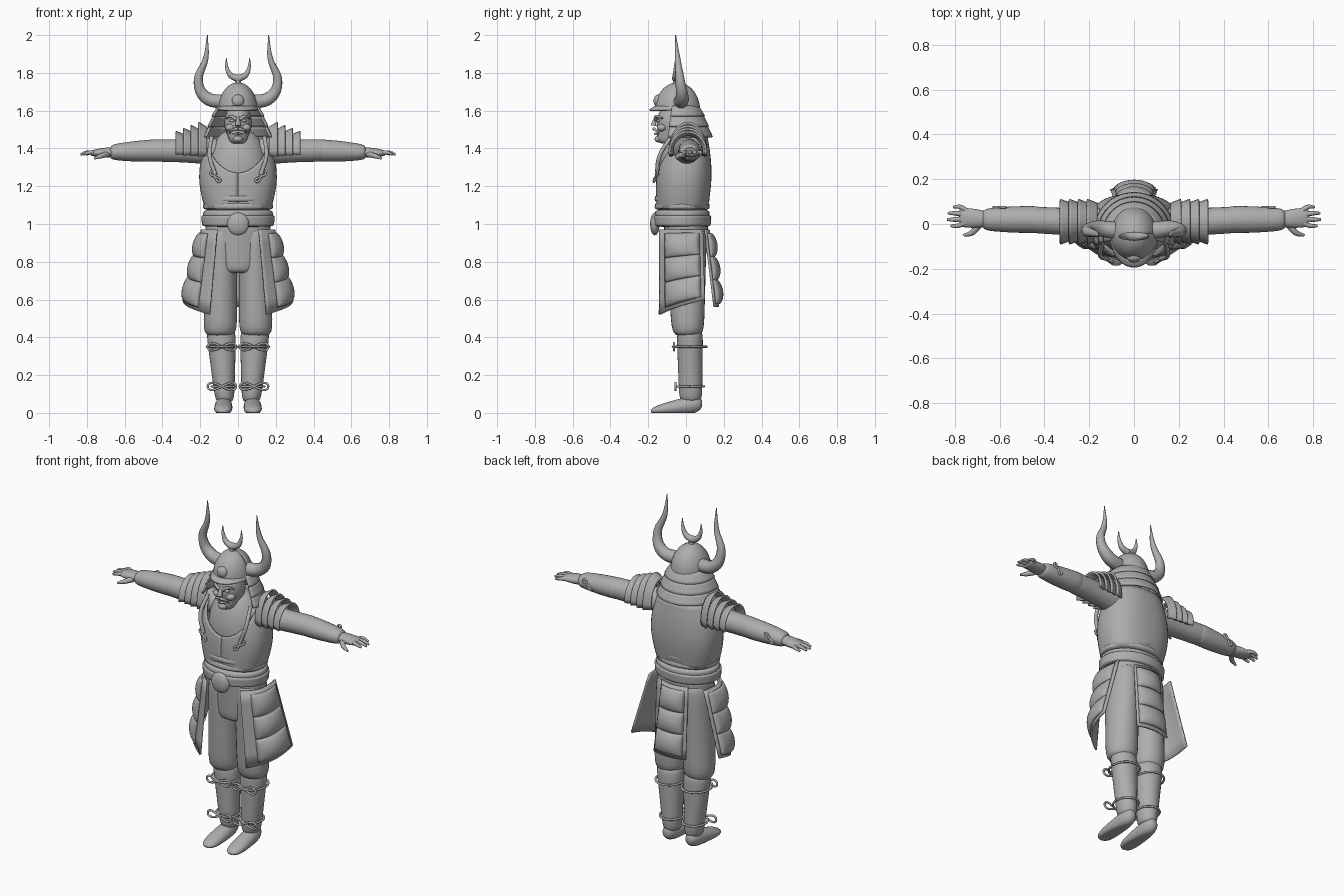
import bpy, bmesh
from math import sin, cos, pi, radians
from mathutils import Vector

old = bpy.data.objects.get("Cube")
if old:
    bpy.data.objects.remove(old)

GREY = (.42, .42, .42, 1)
mat = bpy.data.materials.new("plain grey")
mat.use_nodes = True
mat.diffuse_color = GREY
mat.node_tree.nodes["Principled BSDF"].inputs["Base Color"].default_value = GREY


def finish(name, mesh):
    mesh.materials.clear()
    mesh.materials.append(mat)
    ob = bpy.data.objects.new(name, mesh)
    bpy.context.collection.objects.link(ob)
    bpy.ops.object.select_all(action="DESELECT")
    ob.select_set(True)
    bpy.context.view_layer.objects.active = ob
    bpy.ops.object.shade_smooth_by_angle(angle=radians(45))
    return ob


def from_bmesh(name, bm):
    bmesh.ops.recalc_face_normals(bm, faces=bm.faces)
    mesh = bpy.data.meshes.new(name)
    bm.to_mesh(mesh)
    bm.free()
    return finish(name, mesh)


def limb(name, start, end, radii_start, radii_end, bulge=0, blunt=8, sides=28, rows=16):
    """Tapered elliptical body with rounded ends, never below the floor."""
    start, span = Vector(start), Vector(end) - Vector(start)
    along = max(range(3), key=lambda k: abs(span[k]))
    across = [k for k in range(3) if k != along]
    bm, rings = bmesh.new(), []
    for row in range(rows + 1):
        t = (1 - cos(pi * row / rows)) / 2
        rounding = max(.02, 1 - abs(2 * t - 1) ** blunt) ** (1 / blunt)
        radii = Vector(radii_start).lerp(Vector(radii_end), t)
        ring = []
        for i in range(sides):
            turn = 2 * pi * i / sides
            p = start + span * t
            for k, radius, wave in zip(across, radii, (cos(turn), sin(turn))):
                p[k] += (radius + bulge * sin(pi * t)) * rounding * wave
            p.z = max(p.z, 0)
            ring.append(bm.verts.new(p))
        rings.append(ring)
    for low, high in zip(rings, rings[1:]):
        for i in range(sides):
            bm.faces.new((low[i - 1], low[i], high[i], high[i - 1]))
    bm.faces.new(rings[0])
    bm.faces.new(rings[-1])
    return from_bmesh(name, bm)


def sheet(name, surface, across=16, down=6, thick=.01):
    """Thickened surface from a function of u and v, both running from zero to one."""
    bm = bmesh.new()
    grid = [[bm.verts.new(surface(i / across, j / down)) for j in range(down + 1)] for i in range(across + 1)]
    for left, right in zip(grid, grid[1:]):
        for j in range(down):
            bm.faces.new((left[j], right[j], right[j + 1], left[j + 1]))
    thickness = from_bmesh(name, bm).modifiers.new("thickness", "SOLIDIFY")
    thickness.thickness, thickness.offset = thick, 0


def ball(name, centre, size):
    bm = bmesh.new()
    bmesh.ops.create_uvsphere(bm, u_segments=24, v_segments=16, radius=1)
    for vert in bm.verts:
        vert.co = Vector(centre) + vert.co * Vector(size)
    from_bmesh(name, bm)


def tube(name, points, radius, tip):
    """Smooth tube through the points, thinning from radius to tip."""
    curve = bpy.data.curves.new(name, "CURVE")
    curve.dimensions, curve.bevel_depth, curve.bevel_resolution = "3D", 1, 3
    curve.resolution_u, curve.use_fill_caps = 6, True
    spline = curve.splines.new("BEZIER")
    spline.bezier_points.add(len(points) - 1)
    for i, (knot, point) in enumerate(zip(spline.bezier_points, points)):
        knot.co = point
        knot.radius = radius + (tip - radius) * (i / (len(points) - 1)) ** 1.4
        knot.handle_left_type = knot.handle_right_type = "AUTO"
    path = bpy.data.objects.new(name + "_path", curve)
    bpy.context.collection.objects.link(path)
    bpy.context.view_layer.update()
    mesh = bpy.data.meshes.new_from_object(path.evaluated_get(bpy.context.evaluated_depsgraph_get()))
    bpy.data.objects.remove(path)
    finish(name, mesh)


def bow(name, centre, along, upward, width):
    """Figure-of-eight knot lying in two directions."""
    turns = [2 * pi * i / 16 for i in range(17)]
    loops = [Vector(centre) + (Vector(along) * sin(t) + Vector(upward) * sin(2 * t) * .25) * width for t in turns]
    tube(name, loops, .006, .006)


def side_panel(s, u, v):
    front = Vector((.11, -.14, .97)).lerp(Vector((.15, -.14, .52)), v)
    back = Vector((.18, .09, .97)).lerp(Vector((.29, .1, .6)), v)
    p = front.lerp(back, u) + Vector((.04, -.025, 0)) * sin(pi * u)
    return Vector((s * p.x, p.y, p.z))


def back_panel(u, v):
    across = 2 * u - 1
    return Vector((across * (.085 + .02 * v), .12 + .05 * v - .02 * across ** 2, .97 - .41 * v))


def padded_plates(name, panel, edge, outward):
    """Three cushions lying over a skirt panel, inset from its leading edge."""
    for k in range(3):
        def cushion(u, v):
            swell = max(0, sin(pi * u)) ** .35 * max(0, sin(pi * v)) ** .6
            base = panel(edge + (.95 - edge) * u, .05 + .3 * (k + v))
            return base + Vector(outward).normalized() * (.008 + .024 * swell)
        sheet(f"{name}_{k + 1}", cushion, 14, 10)


def breastplate(u, v):
    turn = 2 * pi * u
    top = 1.27 + .19 * sin(turn) ** 2 if cos(turn) > 0 else 1.46
    z = 1.08 + (top - 1.08) * v
    h = (z - 1.08) / .38
    width = .17 + .04 * sin(pi * h) - .02 * h
    depth = .13 + .02 * sin(pi * h) - .02 * h
    square = (abs(sin(turn)) ** 2.4 + abs(cos(turn)) ** 2.4) ** (-1 / 2.4)
    return Vector((width * sin(turn) * square, .02 * h - .02 - depth * cos(turn) * square, z))


# trunk, sash and belt
limb("hips", (0, 0, .74), (0, 0, 1.02), (.13, .1), (.18, .12))
limb("undershirt", (0, -.01, 1.15), (0, -.01, 1.5), (.16, .12), (.1, .08), .03, 4)
sheet("breastplate", breastplate, 48, 14)
for k in range(3):
    z = 1.03 + .04 * k
    limb(f"sash_fold_{k + 1}", (0, -.02, z), (0, -.02, z + .05), (.185, .145), (.18, .14), .003, 4)
limb("belt", (0, -.02, .985), (0, -.02, 1.05), (.19, .15), (.195, .155))
ball("belt_boss", (0, -.165, 1), (.058, .025, .06))

# back skirt
sheet("back_skirt_panel", back_panel)
padded_plates("back_skirt_plate", back_panel, .08, (0, 1, 0))

for s, tag in ((1, "left"), (-1, "right")):
    # side skirt
    def panel(u, v):
        return side_panel(s, u, v)
    sheet(tag + "_skirt_panel", panel)
    padded_plates(tag + "_skirt_plate", panel, .22, (s, -.6, 0))

    # legs and shoes
    limb(tag + "_trouser_leg", (s * .095, .01, .41), (s * .085, 0, .98), (.09, .085), (.08, .11))
    limb(tag + "_shin_guard", (s * .07, .025, .06), (s * .09, .02, .44), (.05, .06), (.08, .07))
    limb(tag + "_shoe", (s * .08, -.185, .01), (s * .075, .085, .05), (.05, .025), (.045, .055), 0, 3)
    for z in (.14, .35):
        cord = [2 * pi * i / 12 for i in range(13)]
        reach = .055 + .07 * z
        bow(f"{tag}_bow_at_{z}", (s * .085, -.05 - .04 * z, z), (1, 0, 0), (0, 0, 1), .075)
        tube(f"{tag}_cord_at_{z}", [(s * (.067 + .053 * z) + reach * cos(t), .02 + (reach + .01) * sin(t), z)
             for t in cord], .006, .006)

    # arms and hands
    limb(tag + "_upper_sleeve", (s * .1, 0, 1.385), (s * .48, .02, 1.39), (.075, .075), (.06, .06), -.006)
    limb(tag + "_lower_sleeve", (s * .41, .02, 1.39), (s * .675, .02, 1.38), (.06, .06), (.048, .04), .004)
    bow(tag + "_wrist_bow", (s * .6, .075, 1.39), (.7, 0, .7), (-.7, 0, .7), .035)
    limb(tag + "_palm", (s * .64, .02, 1.38), (s * .78, .03, 1.375), (.03, .025), (.042, .014), .006)
    for i in range(4):
        tip, y = .835 - .01 * (i - 1.3) ** 2, .028 * i - .008
        tube(f"{tag}_finger_{i + 1}", [(s * .745, .01 + .015 * i, 1.377), (s * (tip - .03), y, 1.378),
             (s * tip, y, 1.368)], .013, .006)
    tube(tag + "_thumb", [(s * .69, 0, 1.37), (s * .725, -.04, 1.36), (s * .76, -.05, 1.347)], .017, .006)

    # flaring shoulder plates
    for k in range(4):
        def plate(u, v):
            turn, flare = pi * (1.12 * u - .06), .82 + .18 * v
            return Vector((s * (.165 + .04 * k + .045 * v), .01 - .098 * flare * cos(turn),
                           1.385 + (.152 - .016 * k) * flare * sin(turn)))
        sheet(f"{tag}_shoulder_plate_{k + 1}", plate)
    tube(tag + "_chest_strap", [(s * .12, -.155, 1.26), (s * .15, -.14, 1.36), (s * .14, -.08, 1.46)], .011, .011)
    bow(tag + "_chest_knot", (s * .12, -.16, 1.25), (s * .7, .3, .7), (-s * .7, 0, .7), .035)

    # horns and crescent crest
    tube(tag + "_horn", [(s * .07, -.03, 1.645), (s * .17, -.02, 1.67), (s * .21, -.03, 1.75),
         (s * .17, -.045, 1.88), (s * .162, -.055, 2)], .04, .002)
    tube(tag + "_crescent", [(0, -.055, 1.77), (s * .038, -.055, 1.787), (s * .058, -.055, 1.825),
         (s * .062, -.055, 1.88)], .02, .002)

    # mask features
    tube(tag + "_brow", [(s * .01, -.162, 1.553), (s * .035, -.158, 1.57), (s * .062, -.125, 1.56)], .01, .005)
    ball(tag + "_eye", (s * .03, -.146, 1.547), (.015, .01, .008))
    ball(tag + "_cheek", (s * .042, -.128, 1.51), (.026, .026, .02))
    tube(tag + "_moustache", [(0, -.17, 1.503), (s * .025, -.164, 1.5), (s * .045, -.145, 1.48)], .009, .003)
    tube(tag + "_lip", [(0, -.163, 1.478), (s * .028, -.148, 1.474)], .008, .004)

# head
ball("head", (0, -.065, 1.535), (.073, .09, .1))
limb("jaw", (0, -.1, 1.425), (0, -.08, 1.54), (.045, .055), (.072, .068), 0, 4)
tube("nose", [(0, -.148, 1.565), (0, -.168, 1.54), (0, -.172, 1.52)], .009, .016)
ball("chin", (0, -.145, 1.45), (.026, .022, .018))


# helmet
def bowl(u, v):
    turn, rise = 2 * pi * u, pi / 2 * min(v, .98)
    return Vector((.1 * cos(turn) * cos(rise), .115 * sin(turn) * cos(rise) - .045, 1.6 + .145 * sin(rise)))


def peak(u, v):
    turn = pi * (1.02 + .96 * u)
    return Vector(((.096 + .008 * v) * cos(turn), (.11 + .032 * v) * sin(turn) - .05, 1.622 - .02 * v))


sheet("helmet_bowl", bowl, 32, 12)
sheet("helmet_peak", peak, 20, 3)
for k in range(3):
    def guard(u, v):
        drop, turn = (k + v) / 3, radians(216 * u - 18)
        radius = .1 + .072 * drop ** .8 + .006 * v
        return Vector((radius * cos(turn), radius * sin(turn) - .04, 1.625 - .165 * drop))
    sheet(f"neck_guard_{k + 1}", guard, 32, 4)
ball("helmet_boss", (0, -.148, 1.652), (.033, .024, .033))
tube("crest_stem", [(0, -.05, 1.725), (0, -.055, 1.77)], .02, .014)
